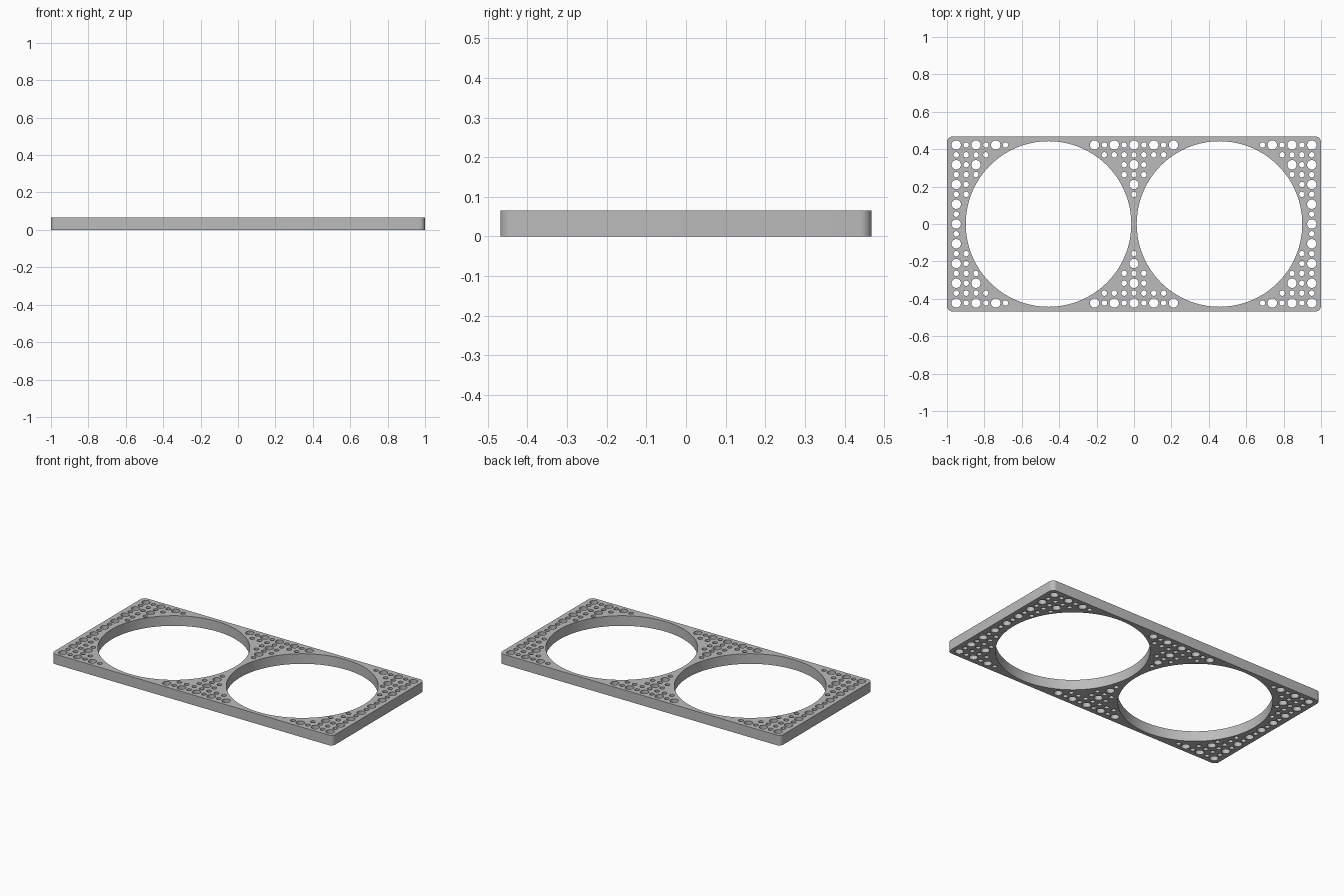
import bpy, bmesh
from math import cos, sin, pi, hypot, radians

cube = bpy.data.objects.get("Cube")
if cube:
    bpy.data.objects.remove(cube)

HALF_X, HALF_Y, HEIGHT = 1.0, 0.468, 0.065
CORNER = 0.03
RING_X, RING_R = 0.457, 0.4425      # the two large openings
PITCH = 0.0528                      # spacing of the hole grid
LARGE_R, SMALL_R, MARGIN = 0.025, 0.0145, 0.009


def arc(cx, cy, r, start, sweep, steps):
    return [(cx + r * cos(start + sweep * k / steps),
             cy + r * sin(start + sweep * k / steps)) for k in range(steps + 1)]


def circle(cx, cy, r, steps):
    return arc(cx, cy, r, 0, 2 * pi, steps)[:-1]


def add_outline(curve, points):
    spline = curve.splines.new('POLY')
    spline.points.add(len(points) - 1)
    for p, (x, y) in zip(spline.points, points):
        p.co = (x, y, 0, 1)
    spline.use_cyclic_u = True


curve = bpy.data.curves.new("plate_profile", 'CURVE')
curve.dimensions = '2D'
curve.fill_mode = 'BOTH'
curve.extrude = HEIGHT / 2

# Rounded rectangular outline
outline = []
for k, (sx, sy) in enumerate([(1, 1), (-1, 1), (-1, -1), (1, -1)]):
    outline += arc(sx * (HALF_X - CORNER), sy * (HALF_Y - CORNER),
                   CORNER, k * pi / 2, pi / 2, 8)
add_outline(curve, outline)

# Two large round openings
for side in (-1, 1):
    add_outline(curve, circle(side * RING_X, 0, RING_R, 128))

# Grid of small and large perforations wherever the plate has room
for i in range(-18, 19):
    for j in range(-8, 9):
        x, y = i * PITCH, j * PITCH
        r = LARGE_R if i % 2 == 0 and j % 2 == 0 else SMALL_R
        if hypot(abs(x) - RING_X, y) > RING_R + r + MARGIN:
            add_outline(curve, circle(x, y, r, 24))

# Turn the profile into a solid plate
plate = bpy.data.objects.new("perforated_plate", curve)
bpy.context.collection.objects.link(plate)
plate.location.z = HEIGHT / 2
bpy.ops.object.select_all(action='DESELECT')
plate.select_set(True)
bpy.context.view_layer.objects.active = plate
bpy.ops.object.convert(target='MESH')
plate = bpy.context.object

bm = bmesh.new()
bm.from_mesh(plate.data)
bmesh.ops.remove_doubles(bm, verts=bm.verts, dist=0.0001)
bmesh.ops.recalc_face_normals(bm, faces=bm.faces)
bm.to_mesh(plate.data)
bm.free()
bpy.ops.object.shade_smooth_by_angle(angle=radians(30))

# Single grey finish
grey = bpy.data.materials.new("plain_grey")
grey.use_nodes = True
colour = (0.5, 0.5, 0.5, 1)
grey.diffuse_color = colour
grey.node_tree.nodes["Principled BSDF"].inputs["Base Color"].default_value = colour
plate.data.materials.clear()
plate.data.materials.append(grey)
